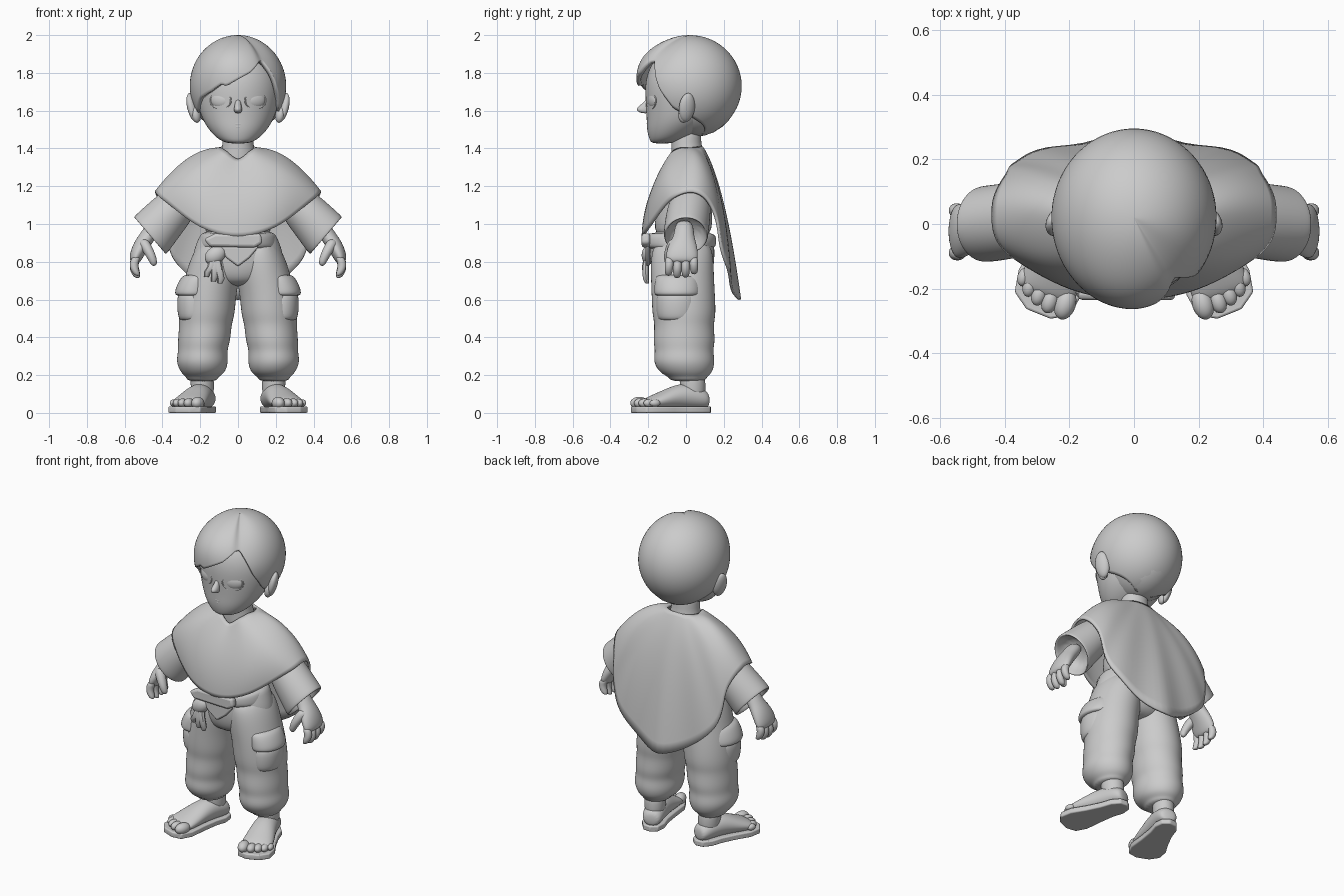
import bpy, bmesh
from math import sin, cos, pi, acos, exp, radians
from mathutils import Vector, Matrix, Euler

default_cube = bpy.data.objects.get("Cube")
if default_cube:
    bpy.data.objects.remove(default_cube)

grey = bpy.data.materials.new("plain grey")
grey.use_nodes = True
grey.diffuse_color = (0.6, 0.6, 0.6, 1)
grey.node_tree.nodes["Principled BSDF"].inputs["Base Color"].default_value = (0.6, 0.6, 0.6, 1)


def finish(name, bm, mirror=False, subsurf=0, solid=0, bevel=0):
    """Turn a bmesh into a smooth shaded object with the usual modifiers."""
    bmesh.ops.recalc_face_normals(bm, faces=bm.faces)
    mesh = bpy.data.meshes.new(name)
    bm.to_mesh(mesh)
    bm.free()
    mesh.materials.append(grey)
    mesh.polygons.foreach_set("use_smooth", [True] * len(mesh.polygons))
    obj = bpy.data.objects.new(name, mesh)
    bpy.context.collection.objects.link(obj)
    if not subsurf and not solid:
        mesh.set_sharp_from_angle(angle=radians(40))
    if mirror:
        obj.modifiers.new("Mirror", "MIRROR").use_mirror_merge = False
    if solid:
        mod = obj.modifiers.new("Thickness", "SOLIDIFY")
        mod.thickness, mod.offset = solid, -1
    if bevel:
        mod = obj.modifiers.new("Bevel", "BEVEL")
        mod.width, mod.segments = bevel, 3
    if subsurf:
        mod = obj.modifiers.new("Subdivision", "SUBSURF")
        mod.levels = mod.render_levels = subsurf
    return obj


def skin(bm, rows, caps=False, loop=False):
    """Bridge closed rings of points with quads."""
    rings = [[bm.verts.new(p) for p in row] for row in rows]
    count = len(rings[0])
    pairs = list(zip(rings, rings[1:])) + ([(rings[-1], rings[0])] if loop else [])
    for a, b in pairs:
        for i in range(count):
            j = (i + 1) % count
            bm.faces.new((a[i], a[j], b[j], b[i]))
    if caps:
        bm.faces.new(rings[0])
        bm.faces.new(rings[-1])


def tube(bm, rows, axis=(0, 0, 1), side=(1, 0, 0), matrix=Matrix(), sides=14):
    """Loft ellipses (x, y, z, radius along side, radius across) along an axis."""
    axis, side = Vector(axis).normalized(), Vector(side)
    across = axis.cross(side).normalized()
    side = across.cross(axis)
    angles = [2 * pi * i / sides for i in range(sides)]
    skin(bm, [[matrix @ (Vector((x, y, z)) + side * ra * cos(a) + across * rb * sin(a))
               for a in angles] for x, y, z, ra, rb in rows], caps=True)


def loft(name, rows, mirror=False, **options):
    bm = bmesh.new()
    tube(bm, rows, **options)
    return finish(name, bm, mirror, subsurf=2)


def place(centre, scale=(1, 1, 1), turn=(0, 0, 0)):
    rotation = Euler([radians(t) for t in turn]).to_matrix().to_4x4()
    return Matrix.Translation(centre) @ rotation @ Matrix.Diagonal((*scale, 1))


def ball(bm, centre, radii, turn=(0, 0, 0)):
    bmesh.ops.create_uvsphere(bm, u_segments=24, v_segments=14, radius=1,
                              matrix=place(centre, radii, turn))


def ring(bm, centre, width, height, thick, turn):
    """Elliptical hoop lying in the xz plane before turning."""
    matrix = place(centre, turn=turn)
    rows = []
    for i in range(28):
        a = 2 * pi * i / 28
        rows.append([matrix @ Vector(((width + thick * cos(b)) * cos(a), thick * sin(b),
                                      (height + thick * cos(b)) * sin(a)))
                     for b in (k * pi / 4 for k in range(8))])
    skin(bm, rows, loop=True)


def slab(name, outline, depth, matrix, mirror=False, bevel=0.01):
    """Extrude a flat outline along its local z."""
    bm = bmesh.new()
    skin(bm, [[matrix @ Vector((x, y, z)) for x, y in outline] for z in (0, depth)], caps=True)
    return finish(name, bm, mirror, bevel=bevel)


def spline(points, s):
    """Closed Catmull-Rom curve through a list of vectors."""
    i, f = int(s), s - int(s)
    a, b, c, d = (points[(i + k) % len(points)] for k in (-1, 0, 1, 2))
    return b + 0.5 * f * (c - a + f * (2 * a - 5 * b + 4 * c - d + f * (3 * (b - c) + d - a)))


# Head and neck
loft("head", [(0, -.13, 1.425, .05, .05), (0, -.1, 1.445, .105, .095), (0, -.06, 1.5, .158, .15),
              (0, -.03, 1.56, .195, .18), (0, -.01, 1.65, .222, .207), (0, 0, 1.75, .23, .222),
              (0, .01, 1.85, .2, .2), (0, .02, 1.93, .12, .13)], sides=20)
bm = bmesh.new()
ball(bm, (0, .045, 1.7), (.215, .235, .238))
finish("head_back", bm)
loft("neck", [(0, .02, 1.28, .12, .1), (0, .01, 1.37, .095, .088), (0, 0, 1.43, .082, .08),
              (0, 0, 1.52, .085, .085)])

# Eyes with lids, and ears
bm = bmesh.new()
ball(bm, (.092, -.173, 1.655), (.058, .024, .043), (0, 0, 22))
finish("eyes", bm, mirror=True)
bm = bmesh.new()
ring(bm, (.092, -.184, 1.655), .06, .046, .005, (0, 0, 24))
finish("eyelids", bm, mirror=True)
bm = bmesh.new()
ball(bm, (.24, .005, 1.617), (.026, .044, .078), (0, 14, 22))
ball(bm, (.222, -.012, 1.58), (.024, .03, .045), (0, 10, 20))
finish("ears", bm, mirror=True)

# Nose and lips
loft("nose", [(0, -.19, 1.67, .014, .016), (0, -.205, 1.64, .015, .022),
              (0, -.23, 1.607, .024, .044), (0, -.215, 1.585, .018, .024)])
bm = bmesh.new()
ball(bm, (0, -.194, 1.53), (.036, .014, .009))
ball(bm, (0, -.193, 1.514), (.03, .014, .009))
finish("lips", bm)

# Hair: a rounded cap from the crown to a hairline set by direction
hairline = [(-180, 1.465), (-135, 1.475), (-110, 1.53), (-90, 1.57), (-70, 1.6), (-55, 1.66),
            (-35, 1.7), (-20, 1.74), (-14, 1.73), (0, 1.765), (15, 1.8), (30, 1.86), (37, 1.87),
            (45, 1.81), (55, 1.71), (70, 1.61), (90, 1.57), (110, 1.53), (135, 1.475), (180, 1.465)]


def hair_edge(angle):
    for (a, za), (b, zb) in zip(hairline, hairline[1:]):
        if a <= angle <= b:
            return za + (zb - za) * (angle - a) / (b - a)


rows, steps, around = [], 28, 120
for i in range(steps + 1):
    row = []
    for k in range(around):
        angle = -180 + 360 * k / around
        polar = acos((hair_edge(angle) - 1.73) / .27) * max(i / steps, .004)
        # The parting is steep on the swept side and fades out on the other
        spread = 7 if angle < 36 else 28
        parting = exp(-((angle - 36) / spread) ** 2) * max(0, sin(polar * 2.2)) if polar < 1.42 else 0
        fringe = exp(-((angle + 10) / 42) ** 2) * exp(-((polar - 1.1) / .45) ** 2)
        r = 1 - .055 * parting + .07 * fringe
        a = radians(angle)
        row.append((.255 * r * sin(polar) * sin(a), .02 - .275 * r * sin(polar) * cos(a),
                    1.73 + .27 * r * cos(polar)))
    rows.append(row)
bm = bmesh.new()
skin(bm, rows)
bmesh.ops.holes_fill(bm, edges=[e for e in bm.edges if e.is_boundary and e.verts[0].co.z > 1.95])
finish("hair", bm, solid=.025)

# Poncho: collar, middle and hem points from front to back, then mirrored
half = [((0, -.09, 1.345), (0, -.195, 1.15), (0, -.235, .935)),
        ((.06, -.075, 1.385), (.18, -.17, 1.2), (.2, -.2, .985)),
        ((.09, -.03, 1.405), (.26, -.095, 1.285), (.405, -.08, 1.135)),
        ((.1, .02, 1.405), (.27, .04, 1.345), (.44, .05, 1.17)),
        ((.085, .065, 1.41), (.27, .13, 1.27), (.4, .15, 1.07)),
        ((.05, .085, 1.41), (.2, .18, 1.14), (.325, .215, .79)),
        ((0, .09, 1.41), (0, .195, 1.12), (0, .28, .6))]
flip = Vector((-1, 1, 1))
keys = [[Vector(p) for p in key] for key in half]
keys += [[p * flip for p in key] for key in reversed(keys[1:-1])]
collars, middles, hems = zip(*keys)
columns = [12 * k / 108 for k in range(108)]
rows = []
for i in range(21):
    t, row = i / 20, []
    for s in columns:
        c, m, h = spline(collars, s), spline(middles, s), spline(hems, s)
        m = 2 * m - (c + h) / 2
        p = c * (1 - t) ** 2 + m * 2 * t * (1 - t) + h * t * t
        back = max(0, 1 - abs(s - 6) / 2)
        p.y += .012 * t * t * back * cos((s - 6) * 7)
        row.append(p)
    rows.append(row)
bm = bmesh.new()
skin(bm, rows)
finish("poncho", bm, solid=.014)

# Body under the poncho
loft("tunic", [(0, -.02, .9, .19, .165), (0, -.01, 1.05, .185, .155), (0, 0, 1.2, .19, .135),
               (0, .02, 1.32, .15, .1), (0, .02, 1.39, .08, .07)])

# Sleeves with hollow cuffs
loft("sleeves", [(.25, .03, 1.17, .11, .1), (.38, .01, 1.035, .122, .122), (.455, 0, .95, .122, .135),
                 (.468, 0, .938, .12, .133), (.466, 0, .938, .105, .118),
                 (.4, 0, 1, .085, .09)], True, axis=(.76, 0, -.65), side=(0, 1, 0))

# Hands, fingers and thumbs
bm = bmesh.new()
tube(bm, [(.42, -.01, 1.02, .05, .045), (.475, -.01, .94, .052, .044), (.51, -.018, .89, .078, .045),
          (.54, -.022, .83, .09, .037), (.55, -.022, .79, .078, .026)], (.3, 0, -1), (0, 1, 0))
for y, drop in ((-.088, .012), (-.045, 0), (-.002, .003), (.041, .02)):
    tube(bm, [(.537, y, .83, .024, .027), (.554, y, .775 + drop, .025, .025),
              (.545, y * 1.05, .74 + drop, .024, .024), (.53, y * 1.05, .712 + drop, .016, .016)],
         (0, 0, -1), (0, 1, 0), sides=8)
tube(bm, [(.51, -.06, .92, .032, .034), (.475, -.085, .86, .032, .03), (.452, -.095, .815, .026, .025),
          (.44, -.095, .777, .016, .016)], (-.4, -.2, -1), (0, 1, 0), sides=8)
finish("hands", bm, mirror=True, subsurf=2)

# Trousers: hips, baggy legs and cargo pockets wrapped round the thighs
loft("trouser_hips", [(0, -.02, .67, .09, .09), (0, -.02, .7, .2, .15), (0, -.02, .78, .25, .172),
                      (0, -.02, .86, .24, .175), (0, -.02, .93, .21, .168),
                      (0, -.02, .97, .19, .155)], sides=18)
loft("trouser_legs", [(.19, .01, .165, .08, .095), (.19, .01, .19, .084, .1), (.185, 0, .21, .118, .14),
                      (.19, -.01, .27, .142, .168), (.187, -.01, .33, .13, .154),
                      (.18, -.01, .38, .142, .168), (.172, -.01, .47, .14, .157),
                      (.166, -.01, .52, .152, .172), (.155, -.015, .64, .148, .17),
                      (.13, -.02, .74, .148, .17), (.115, -.02, .84, .13, .168),
                      (.1, -.02, .92, .09, .14)], True, sides=18)
loft("cargo_pockets", [(.23, -.045, .485, .07, .09), (.232, -.045, .5, .088, .113),
                       (.236, -.045, .59, .092, .118), (.23, -.045, .66, .085, .11)], True)
loft("pocket_flaps", [(.235, -.045, .618, .08, .105), (.237, -.045, .625, .102, .128),
                      (.234, -.045, .66, .1, .127), (.21, -.045, .72, .095, .122),
                      (.2, -.045, .735, .075, .1)], True)

# Sash with a folded point, a knot and a fringed end
loft("sash", [(0, -.03, .865, .19, .15), (0, -.03, .875, .212, .19), (0, -.03, .91, .208, .195),
              (0, -.03, .945, .2, .19), (0, -.03, .955, .18, .15)], sides=20)
upright = place((0, -.19, 0), turn=(90, 0, 0))
slab("sash_point", [(-.11, .88), (-.06, .82), (0, .775), (.06, .82), (.11, .88)], .025, upright)
slab("sash_front", [(-.15, .88), (.09, .875), (.13, .9), (.12, .95), (-.12, .95), (-.18, .92)],
     .045, upright, bevel=.015)
bm = bmesh.new()
ball(bm, (-.12, -.2, .835), (.06, .035, .045), (0, -35, 0))
for x, low in ((-.162, .72), (-.125, .695), (-.09, .685)):
    tube(bm, [(-.12, -.2, .84, .025, .02), ((x - .12) / 2, -.215, .775, .022, .018),
              (x, -.212, low + .025, .019, .016), (x - .005, -.205, low, .012, .01)], (0, 0, -1), sides=8)
finish("sash_end", bm)

# Feet turned outward on flat sandals
foot = place((.2, 0, 0), turn=(0, 0, 17))
edge = [(.0, .14), (.045, .122), (.068, .07), (.07, 0), (.085, -.09), (.108, -.18), (.1, -.25),
        (.05, -.29), (-.03, -.297), (-.085, -.27), (-.1, -.2), (-.08, -.1), (-.065, 0),
        (-.066, .07), (-.045, .122)]
slab("sandal_soles", edge, .034, foot, mirror=True, bevel=.007)
bm = bmesh.new()
tube(bm, [(0, .125, .065, .04, .035), (0, .1, .075, .062, .055), (0, .02, .09, .068, .07),
          (0, -.06, .085, .076, .066), (.004, -.14, .065, .09, .05), (.004, -.21, .052, .096, .034),
          (.004, -.24, .045, .08, .02)],
     (0, -1, 0), (1, 0, 0), foot)
tube(bm, [(0, .04, .07, .06, .066), (0, .04, .13, .062, .068), (0, .03, .23, .066, .075)], matrix=foot)
finish("feet", bm, mirror=True, subsurf=2)
bm = bmesh.new()
for x, y, size in ((-.06, -.24, .033), (-.012, -.245, .026), (.026, -.235, .024),
                   (.06, -.22, .022), (.087, -.198, .019)):
    ball(bm, foot @ Vector((x, y, .052)), (size, size * 1.5, size), (0, 0, 17))
finish("toes", bm, mirror=True)
